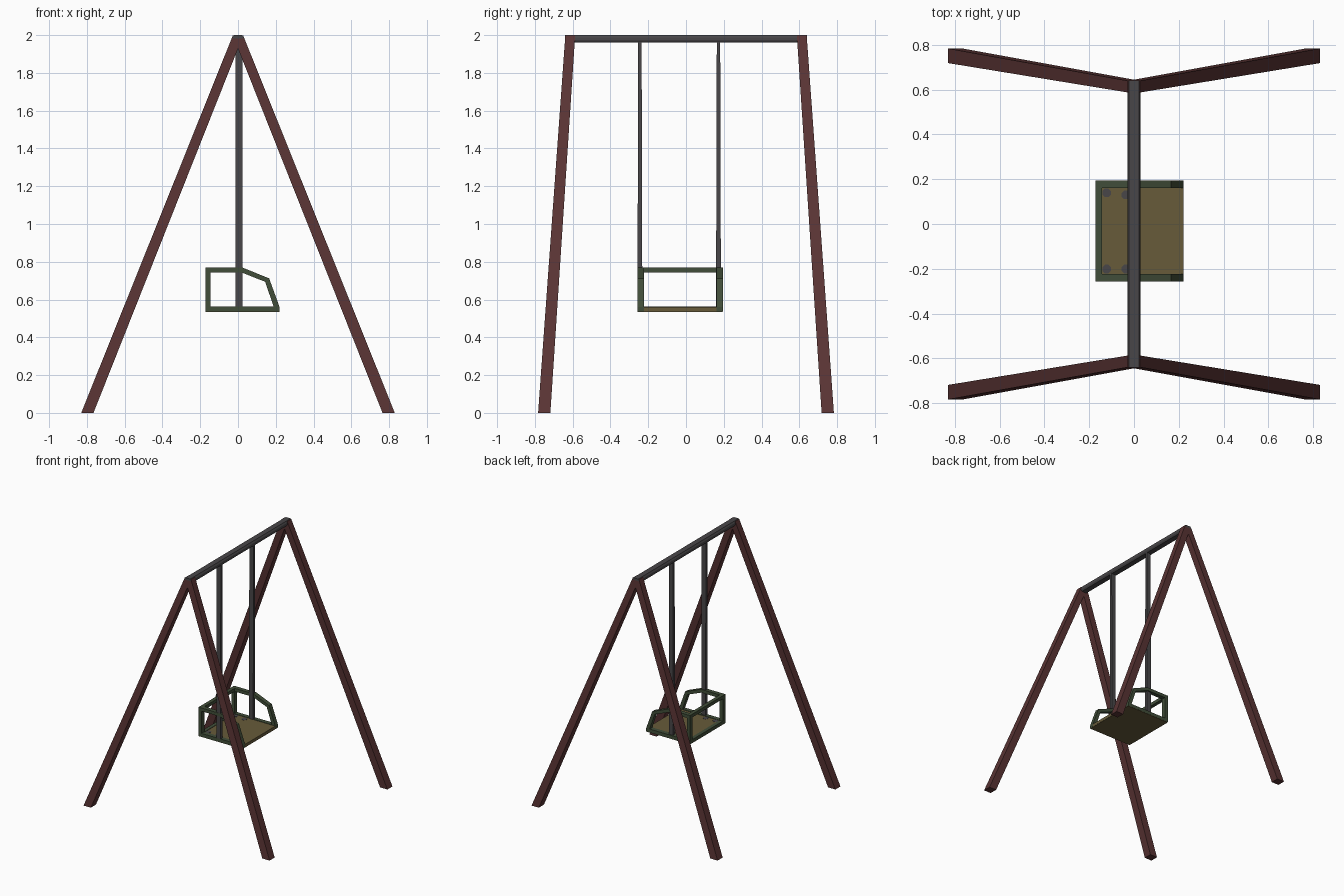
import bpy, bmesh, math

if "Cube" in bpy.data.objects:
    bpy.data.objects.remove(bpy.data.objects["Cube"])


def material(name, rgb):
    m = bpy.data.materials.new(name)
    m.diffuse_color = (*rgb, 1)
    m.use_nodes = True
    m.node_tree.nodes["Principled BSDF"].inputs["Base Color"].default_value = m.diffuse_color
    return m


RED = material("dark red paint", (0.100, 0.034, 0.034))
GREY = material("grey steel", (0.066, 0.062, 0.066))
GREEN = material("dark green paint", (0.053, 0.076, 0.041))
BROWN = material("brown wood", (0.135, 0.104, 0.042))


def finish(name, bm, mat):
    bmesh.ops.recalc_face_normals(bm, faces=bm.faces)
    me = bpy.data.meshes.new(name)
    bm.to_mesh(me)
    bm.free()
    me.materials.append(mat)
    ob = bpy.data.objects.new(name, me)
    bpy.context.collection.objects.link(ob)
    return ob


def loft(name, ring_a, ring_b, mat):
    """Closed prism between two matching rings of points."""
    bm = bmesh.new()
    a = [bm.verts.new(p) for p in ring_a]
    b = [bm.verts.new(p) for p in ring_b]
    n = len(a)
    bm.faces.new(a)
    bm.faces.new(b[::-1])
    for i in range(n):
        j = (i + 1) % n
        bm.faces.new((a[i], b[i], b[j], a[j]))
    return finish(name, bm, mat)


def rect(x0, x1, y0, y1, z):
    return [(x0, y0, z), (x1, y0, z), (x1, y1, z), (x0, y1, z)]


def box(name, x0, x1, y0, y1, z0, z1, mat):
    return loft(name, rect(x0, x1, y0, y1, z0), rect(x0, x1, y0, y1, z1), mat)


def disc(cx, cy, r, z, n=8):
    return [(cx + r * math.cos(math.tau * (i + 0.5) / n),
             cy + r * math.sin(math.tau * (i + 0.5) / n), z) for i in range(n)]


# Four slanted legs meeting in pairs under the bar
for sx, side in ((-1, "left"), (1, "right")):
    for sy, end in ((-1, "front"), (1, "back")):
        loft(f"{end}_{side}_leg",
             rect(sx * 0.765, sx * 0.83, sy * 0.718, sy * 0.783, 0),
             rect(sx * -0.027, sx * 0.028, sy * 0.587, sy * 0.639, 1.997), RED)

# Top bar with bevelled edges
bar = [(-0.022, 2.0), (0.022, 2.0), (0.03, 1.987), (0.03, 1.972),
       (0.022, 1.96), (-0.022, 1.96), (-0.03, 1.972), (-0.03, 1.987)]
loft("top_bar", [(x, -0.64, z) for x, z in bar],
     [(x, 0.64, z) for x, z in bar], GREY)

# Hanging rods
for y, side in ((-0.244, "front"), (0.172, "back")):
    loft(f"{side}_hanger",
         rect(-0.013, 0.024, y - 0.013, y + 0.013, 0.56),
         rect(-0.013, 0.024, y - 0.009, y + 0.009, 1.97), GREY)

# Seat side frames: outline with an open middle
outer = [(-0.172, 0.538), (-0.172, 0.769), (0.025, 0.769),
         (0.165, 0.712), (0.22, 0.56), (0.22, 0.538)]
inner = [(-0.145, 0.564), (-0.145, 0.743), (0.02, 0.743),
         (0.144, 0.694), (0.188, 0.564), (0.18, 0.564)]


def side_frame(name, y0, y1):
    bm = bmesh.new()
    rings = [[bm.verts.new((x, y, z)) for x, z in pts]
             for pts, y in ((outer, y0), (outer, y1), (inner, y1), (inner, y0))]
    n = len(outer)
    for k in range(4):
        a, b = rings[k], rings[(k + 1) % 4]
        for i in range(n):
            j = (i + 1) % n
            bm.faces.new((a[i], a[j], b[j], b[i]))
    finish(name, bm, GREEN)


side_frame("front_side_frame", -0.257, -0.223)
side_frame("back_side_frame", 0.161, 0.195)

# Backrest rails and seat board
box("backrest_top_rail", -0.172, -0.143, -0.223, 0.161, 0.743, 0.769, GREEN)
box("backrest_bottom_rail", -0.172, -0.143, -0.223, 0.161, 0.538, 0.564, GREEN)
box("seat_board", -0.143, 0.22, -0.223, 0.161, 0.538, 0.561, BROWN)
box("seat_underside", -0.171, 0.219, -0.256, 0.194, 0.535, 0.538, BROWN)

# Small metal fixing plates on the seat board
for i, (x, y) in enumerate(((-0.122, 0.139), (-0.122, -0.201),
                            (-0.036, 0.13), (-0.036, -0.201))):
    loft(f"fixing_plate_{i + 1}", disc(x, y, 0.021, 0.560),
         disc(x, y, 0.021, 0.563), GREY)
